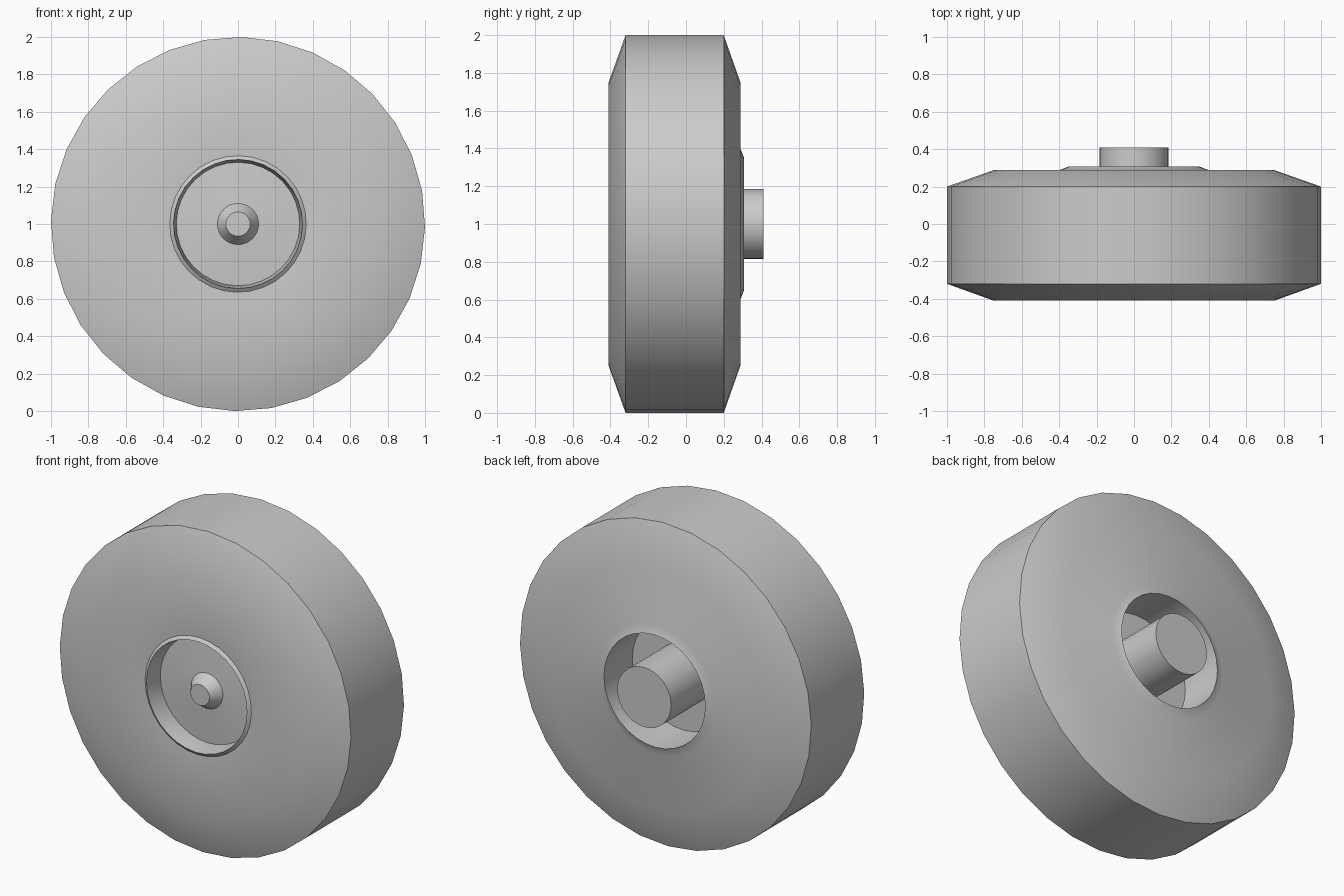
import bpy, bmesh, math
from mathutils import Vector, Matrix

cube = bpy.data.objects.get("Cube")
if cube:
    bpy.data.objects.remove(cube, do_unlink=True)

SIDES = 32
CENTRE = Vector((0, 0, 1))
PHASE = Matrix.Rotation(math.radians(1), 3, 'Y')

grey = bpy.data.materials.new("plain grey")
grey.use_nodes = True
grey.diffuse_color = (0.6, 0.6, 0.6, 1)
grey.node_tree.nodes["Principled BSDF"].inputs["Base Color"].default_value = (0.6, 0.6, 0.6, 1)


def lathe(name, profile, closed=False):
    """Turn (radius, y) points around the wheel's y axis."""
    bm = bmesh.new()
    verts = [bm.verts.new(PHASE @ Vector((r, y, 0)) + CENTRE) for r, y in profile]
    pairs = list(zip(verts, verts[1:]))
    if closed:
        pairs.append((verts[-1], verts[0]))
    edges = [bm.edges.new(p) for p in pairs]
    bmesh.ops.spin(bm, geom=verts + edges, cent=CENTRE, axis=(0, 1, 0),
                   angle=math.tau, steps=SIDES, use_duplicate=False)
    bmesh.ops.remove_doubles(bm, verts=bm.verts, dist=0.0005)
    bmesh.ops.recalc_face_normals(bm, faces=bm.faces)
    mesh = bpy.data.meshes.new(name)
    bm.to_mesh(mesh)
    bm.free()
    mesh.materials.append(grey)
    obj = bpy.data.objects.new(name, mesh)
    bpy.context.collection.objects.link(obj)
    bpy.ops.object.select_all(action='DESELECT')
    obj.select_set(True)
    bpy.context.view_layer.objects.active = obj
    bpy.ops.object.shade_smooth_by_angle(angle=math.radians(30))
    return obj


# Tyre with bevelled shoulders, front lip and raised rear collar
lathe("tyre", [
    (0.33, -0.29), (0.345, -0.405), (0.365, -0.39),
    (0.75, -0.41), (1.0, -0.32), (1.0, 0.2), (0.75, 0.288),
    (0.40, 0.288), (0.348, 0.308), (0.348, 0.03),
], closed=True)

# Hub plate with a tapered knob in front
lathe("hub", [
    (0, -0.373), (0.065, -0.373), (0.11, -0.305),
    (0.335, -0.29), (0.352, 0.03), (0, 0.03),
])

# Axle stub standing out of the rear recess
lathe("axle", [(0, 0.0), (0.185, 0.0), (0.185, 0.41), (0, 0.41)])
